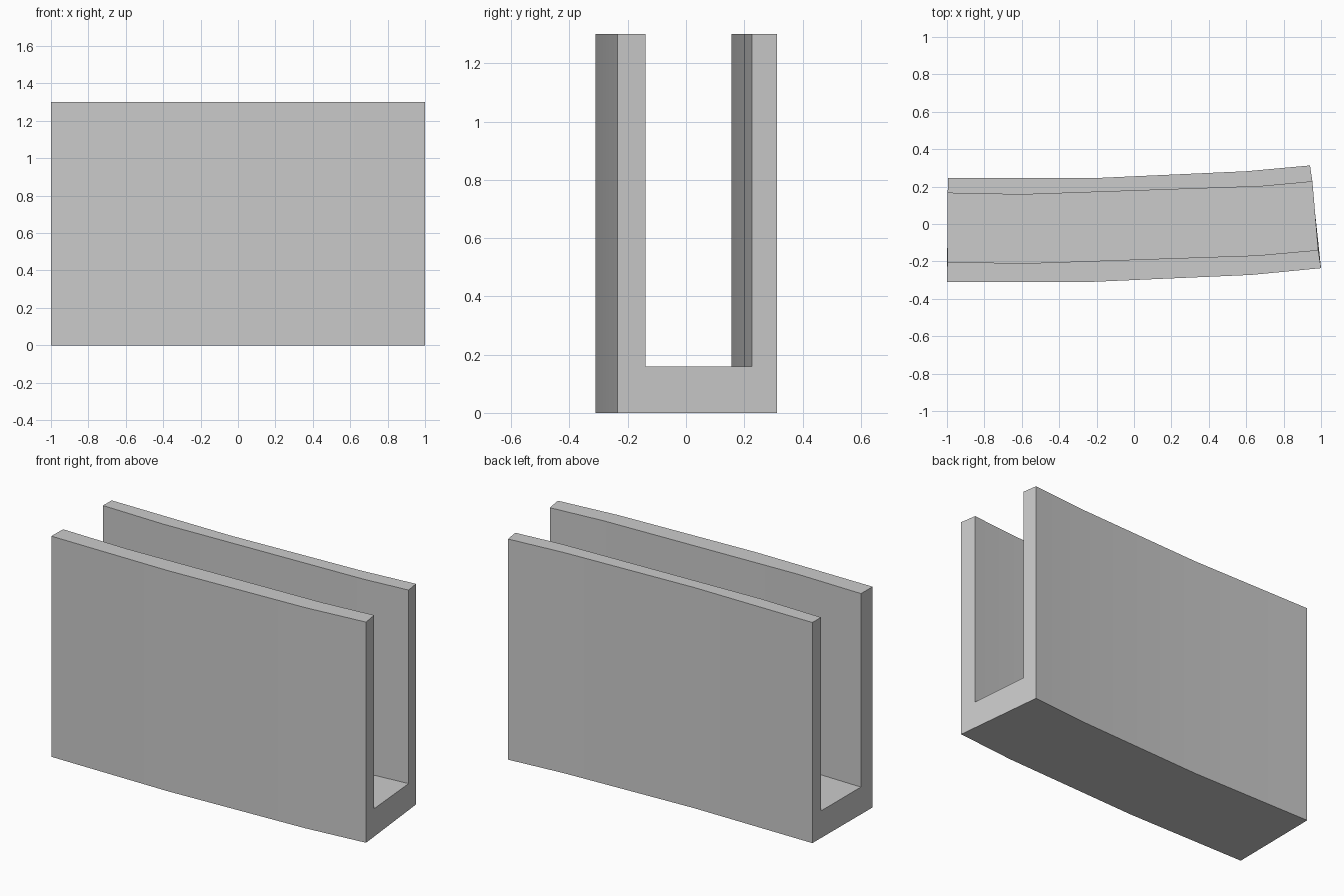
import bpy
import bmesh

cube = bpy.data.objects.get("Cube")
if cube:
    bpy.data.objects.remove(cube, do_unlink=True)

HEIGHT, FLOOR = 1.3, 0.16

# Plan curves of the bent channel, running from right to left
outer_front = [(-1, -0.31), (-0.24, -0.31), (0.63, -0.272), (1, -0.236)]
inner_front = [(-0.998, -0.203), (-0.58, -0.21), (0.66, -0.168), (0.985, -0.139)]
inner_back = [(-0.996, 0.165), (-0.6, 0.157), (0.68, 0.201), (0.954, 0.226)]
outer_back = [(-0.995, 0.245), (-0.22, 0.245), (0.6, 0.282), (0.941, 0.313)]

# U-shaped section: each corner follows one plan curve at one height
section = [(outer_front, 0), (outer_back, 0), (outer_back, HEIGHT),
           (inner_back, HEIGHT), (inner_back, FLOOR),
           (inner_front, FLOOR), (inner_front, HEIGHT), (outer_front, HEIGHT)]

# Loft the section along the curves and cap both ends
bm = bmesh.new()
rings = [[bm.verts.new((*curve[i], z)) for curve, z in section]
         for i in range(len(outer_front))]
for a, b in zip(rings, rings[1:]):
    for j in range(len(section)):
        k = (j + 1) % len(section)
        bm.faces.new((a[j], a[k], b[k], b[j]))
bm.faces.new(rings[0])
bm.faces.new(rings[-1])
bmesh.ops.recalc_face_normals(bm, faces=bm.faces)

mesh = bpy.data.meshes.new("curved_channel")
bm.to_mesh(mesh)
bm.free()
channel = bpy.data.objects.new("curved_channel", mesh)
bpy.context.collection.objects.link(channel)

# Plain grey material
grey = bpy.data.materials.new("light grey")
grey.use_nodes = True
colour = (0.6, 0.6, 0.6, 1)
grey.diffuse_color = colour
grey.node_tree.nodes["Principled BSDF"].inputs["Base Color"].default_value = colour
mesh.materials.append(grey)

# Smooth the gentle bends and keep the corners sharp
bpy.ops.object.select_all(action="DESELECT")
channel.select_set(True)
bpy.context.view_layer.objects.active = channel
bpy.ops.object.shade_smooth_by_angle()
